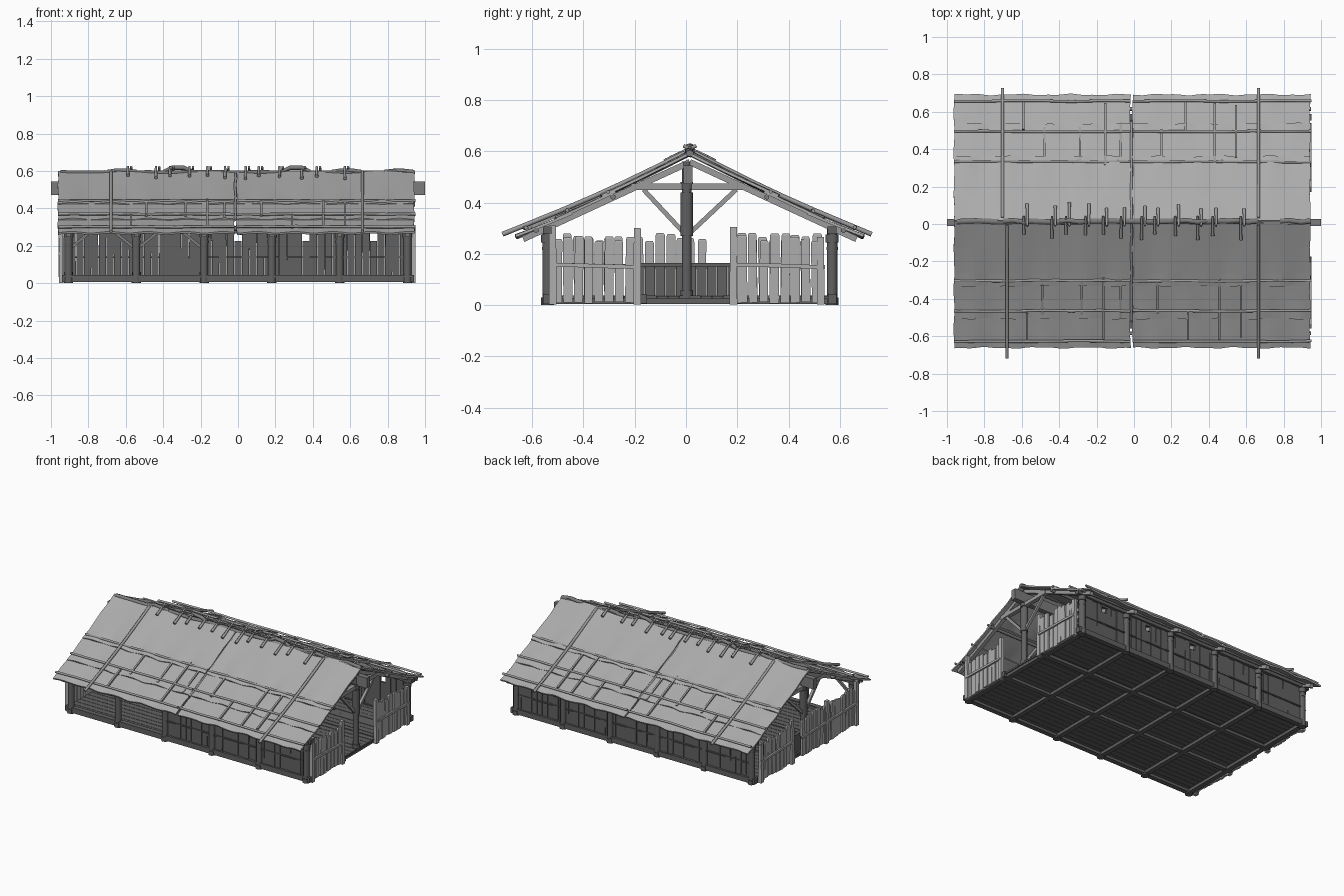
import bpy, bmesh, random
from math import sin, cos, pi
from mathutils import Vector

if "Cube" in bpy.data.objects:
    bpy.data.objects.remove(bpy.data.objects["Cube"])

random.seed(7)
R = random.uniform
YC = 0.015                                  # ridge line
HALF = 0.555                                # half distance between long walls
COLS = [-0.906 + 0.3624 * i for i in range(6)]

# Grey tones: dark timber, floor beams, pale stakes, roof covering, roof poles
MATS = {}
for key, v in (("dark_timber", 0.12), ("beam_timber", 0.2), ("pale_timber", 0.42),
               ("roof_bark", 0.41), ("roof_poles", 0.33), ("ridge_bark", 0.2)):
    MATS[key] = bpy.data.materials.new(key)
    MATS[key].diffuse_color = (v, v, v, 1)


def roof(d):
    """Height of the roof surface at distance d from the ridge."""
    return 0.588 - 0.455 * d - 0.012 * sin(pi * min(d / 0.7, 1))


def tube(bm, pts, w, h=None, sides=4, taper=1.0):
    """Closed beam (4 sides) or smooth log (more sides) along points."""
    pts, h = [Vector(p) for p in pts], h or w
    d = (pts[-1] - pts[0]).normalized()
    side = Vector((1, 0, 0)) if abs(d.z) > 0.95 else Vector((0, 0, 1)).cross(d).normalized()
    up = d.cross(side)
    k = 0.5 / cos(pi / 4) if sides == 4 else 0.5
    rings = []
    for n, c in enumerate(pts):
        s = 1 + (taper - 1) * n / (len(pts) - 1)
        rings.append([bm.verts.new(c + s * k * (side * w * cos(a) + up * h * sin(a)))
                      for a in (2 * pi * (i + 0.5) / sides for i in range(sides))])
    bm.faces.new(rings[0][::-1])
    bm.faces.new(rings[-1])
    for a, b in zip(rings, rings[1:]):
        for i in range(sides):
            j = (i + 1) % sides
            bm.faces.new((a[i], a[j], b[j], b[i])).smooth = sides > 4


def bar(bm, p, q, w, h=None, sides=4, taper=1.0):
    tube(bm, (p, q), w, h, sides, taper)


def wavy(bm, p, q, w, h=None, n=6, amp=0.004, sides=6):
    """Crooked pole from p to q."""
    p, q = Vector(p), Vector(q)
    tube(bm, [p.lerp(q, i / n) + Vector((0, R(-amp, amp), R(-amp, amp) * 0.6)) for i in range(n + 1)],
         w, h, sides)


def finish(bm, name, mat, thick=0):
    me = bpy.data.meshes.new(name)
    bm.to_mesh(me)
    bm.free()
    me.materials.append(MATS[mat])
    ob = bpy.data.objects.new(name, me)
    bpy.context.collection.objects.link(ob)
    if thick:
        m = ob.modifiers.new("thickness", "SOLIDIFY")
        m.thickness, m.offset = thick, 0


# Floor boards
bm = bmesh.new()
n = 26
for i in range(n):
    y = YC - HALF + (i + 0.5) * 2 * HALF / n
    bar(bm, (-0.93, y, 0.031), (0.93, y, 0.031 + R(-0.001, 0.001)), 2 * HALF / n - 0.003, 0.012)
finish(bm, "floor_boards", "dark_timber")

# Floor beam grid
bm = bmesh.new()
for k in (-1, -1 / 3, 1 / 3, 1):
    y = YC + k * HALF
    bar(bm, (-0.94, y, 0.025), (0.94, y, 0.025), 0.034, 0.036)
for x in COLS:
    bar(bm, (x, YC - HALF - 0.02, 0.02), (x, YC + HALF + 0.02, 0.02), 0.034, 0.03)
finish(bm, "floor_beams", "dark_timber")

# Wall posts with bound collars
bm = bmesh.new()
for x in COLS:
    for s in (-1, 1):
        y = YC + s * HALF
        bar(bm, (x, y, 0.0), (x, y, 0.3), 0.044, sides=8)
        for z, w, t in ((0, 0.054, 0.03), (0.215, 0.048, 0.012), (0.245, 0.055, 0.03)):
            bar(bm, (x, y, z), (x, y, z + t), w, sides=8)
finish(bm, "wall_posts", "dark_timber")

# Wall plates
bm = bmesh.new()
for s in (-1, 1):
    bar(bm, (-0.95, YC + s * HALF, 0.292), (0.95, YC + s * HALF, 0.292), 0.035, 0.028)
finish(bm, "wall_plates", "dark_timber")

# Corner braces along the open bays
bm = bmesh.new()
for x, e in ((COLS[0], 1), (COLS[1], -1), (COLS[1], 1), (COLS[2], -1)):
    bar(bm, (x, YC - HALF, 0.18), (x + e * 0.13, YC - HALF, 0.285), 0.016)
finish(bm, "corner_braces", "beam_timber")

# Long plank walls, small windows in the right three bays, front left open
bm = bmesh.new()
for s in (-1, 1):
    y = YC + s * (HALF - 0.004)
    for b in range(5):
        if s < 0 and b < 2:
            continue
        pw = (COLS[1] - COLS[0]) / 9
        for i in range(9):
            x = COLS[b] + (i + 0.5) * pw
            top, yy = R(0.272, 0.288), y + R(-0.003, 0.003)
            if b > 1 and i == 4:
                bar(bm, (x, yy, 0.022), (x, yy, 0.225), pw - 0.003, 0.014)
                bar(bm, (x, yy, 0.265), (x, yy, 0.288), pw + 0.02, 0.014)
            else:
                bar(bm, (x, yy, 0.022), (x + R(-0.002, 0.002), yy, top), pw - 0.002, 0.014)
        bar(bm, (COLS[b], y + s * 0.01, 0.14), (COLS[b + 1], y + s * 0.01, 0.14), 0.01, 0.008)
        bar(bm, (COLS[b], y + s * 0.008, 0.03), (COLS[b + 1], y + s * 0.008, 0.03), 0.016, 0.024)
finish(bm, "long_plank_walls", "dark_timber")

# End palisades: stakes, rails, door posts
bm = bmesh.new()


def stakes(x, y0, y1, rail_x):
    m = round((y1 - y0) / 0.041)
    w = (y1 - y0) / m
    for i in range(m):
        y, z = y0 + (i + 0.5) * w, R(0.25, 0.283)
        xx, ww = x + R(-0.004, 0.004), w * R(0.8, 0.93)
        y2 = y + R(-.005, .005)
        bar(bm, (xx, y, R(0.005, 0.015)), (xx, y2, z - 0.008), 0.016, ww)
        bar(bm, (xx, y2, z - 0.008), (xx, y2, z), 0.016, ww, taper=0.75)
    wavy(bm, (rail_x, y0 - 0.01, 0.158), (rail_x, y1 + 0.01, 0.148), 0.012, 0.015, 3, 0.002, 4)


stakes(0.93, -0.52, -0.2, 0.944)
stakes(0.93, 0.2, 0.53, 0.944)
stakes(-0.94, -0.52, 0.08, -0.954)
stakes(-0.94, 0.2, 0.53, -0.954)
for x in (0.936, -0.946):
    for y, z in ((-0.52, 0.31), (-0.19, 0.3), (0.185, 0.305), (0.525, 0.265)):
        bar(bm, (x, y, 0.002), (x + R(-.006, .006), y, z), 0.024, 0.03, taper=0.9)
finish(bm, "end_palisades", "pale_timber")

# Low inner panel at the left end
bm = bmesh.new()
for i in range(10):
    y = -0.18 + 0.04 * i
    bar(bm, (-0.912, y, 0.03), (-0.912, y, 0.155), 0.012, 0.038)
bar(bm, (-0.91, -0.2, 0.158), (-0.91, 0.2, 0.158), 0.022, 0.014)
finish(bm, "low_inner_panel", "dark_timber")

# King posts
bm = bmesh.new()
for x in COLS:
    bar(bm, (x, 0.003, 0.03), (x, 0.003, 0.56), 0.04, sides=8)
    for z, t in ((0.03, 0.03), (0.27, 0.17), (0.45, 0.03)):
        bar(bm, (x, 0.003, z), (x, 0.003, z + t), 0.052, sides=8)
finish(bm, "king_posts", "dark_timber")

# Roof trusses: tie, braces and rafters
bm = bmesh.new()
for x in COLS:
    bar(bm, (x, YC - 0.23, 0.462), (x, YC + 0.21, 0.462), 0.03, 0.026)
    for s in (-1, 1):
        bar(bm, (x, 0.003, 0.27), (x, YC + s * 0.18, 0.45), 0.018)
        bar(bm, (x, YC, roof(0) - 0.03), (x, YC + s * 0.65, roof(0.65) - 0.032), 0.026, 0.024)
finish(bm, "roof_trusses", "roof_poles")

# Ridge beam and purlins
bm = bmesh.new()
bar(bm, (-1, 0.008, 0.508), (1, 0.008, 0.508), 0.036, 0.072)
for s in (-1, 1):
    for d in (0.3, 0.6):
        bar(bm, (-0.95, YC + s * d, roof(d) - 0.018), (0.945, YC + s * d, roof(d) - 0.018), 0.022, sides=6)
finish(bm, "ridge_beam_and_purlins", "beam_timber")

# Roof covering: three overlapping sheets per panel, ragged lower edges
for s, side in ((-1, "front"), (1, "back")):
    for x0, x1, lab in ((-0.962, -0.02, "left"), (-0.008, 0.942, "right")):
        for k, (d0, d1, dz) in enumerate(((0.0, 0.345, 0.006), (0.29, 0.52, -0.002), (0.46, 0.675, -0.010))):
            bm = bmesh.new()
            nx, ny, ph = 36, 5, R(0, 6)
            rows = []
            for j in range(ny + 1):
                t, row = j / ny, []
                for i in range(nx + 1):
                    x = x0 + (x1 - x0) * i / nx
                    d = d0 + (d1 - d0) * t
                    rag = t ** 3 * (0.003 * sin(x * 23 + ph) + 0.002 * sin(x * 51 + ph * 2))
                    z = roof(d) + dz + t ** 2 * (0.004 * sin(x * 31 + ph) - 0.002)
                    z += (1 - t) * (k == 0) * 0.005 * sin(x * 14 + ph)
                    row.append(bm.verts.new((x + 0.003 * sin(d * 30), YC + s * (d + rag), z)))
                rows.append(row)
            for a, b in zip(rows, rows[1:]):
                for i in range(nx):
                    f = [b[i], b[i + 1], a[i + 1], a[i]]
                    bm.faces.new(f if s < 0 else f[::-1])
            finish(bm, f"roof_sheet_{side}_{lab}_{k + 1}", "roof_bark", thick=0.011)

# Roof battens, short uprights and long weighting poles
bm = bmesh.new()
for s in (-1, 1):
    for d in (0.318, 0.48, 0.642):
        for x0, x1 in ((-0.962, -0.02), (-0.008, 0.95)):
            wavy(bm, (x0, YC + s * d, roof(d) + 0.01), (x1, YC + s * d, roof(d) + 0.01), 0.016, n=6, amp=0.003)
    for x, a, b in ((-0.59, .49, .64), (-0.48, .34, .5), (-0.27, .32, .5), (-0.165, .3, .63), (-0.06, .34, .52),
                    (0.13, .32, .49), (0.27, .48, .64), (0.44, .31, .63), (0.56, .34, .62)):
        x += R(-0.02, 0.02)
        bar(bm, (x, YC + s * a, roof(a) + 0.007), (x, YC + s * b, roof(b) + 0.003), 0.012, 0.012)
    for x in (-0.69 - 0.012 * s, 0.665):
        ds = [0.02 + 0.7 * i / 6 for i in range(7)]
        tube(bm, [(x, YC * (1 - d) + s * d, roof(d) + 0.016) for d in ds], 0.019, sides=6)
    ds = (0, 0.18, 0.36, 0.53)                       # seam between the panels
    tube(bm, [(-0.014, YC + s * d, roof(d)) for d in ds], 0.014, sides=6)
finish(bm, "roof_battens", "roof_poles")

# Crooked ridge pole, bark lumps and crossing pegs
bm = bmesh.new()
wavy(bm, (-0.95, YC, 0.592), (0.945, YC, 0.59), 0.034, 0.024, n=16, amp=0.005)
for x, z in ((-0.62, 0.602), (-0.32, 0.618), (0.31, 0.618), (0.58, 0.602), (0.86, 0.6)):
    tube(bm, [(x - 0.08, YC, 0.594), (x - 0.03, YC + 0.005, z), (x + 0.03, YC - 0.005, z), (x + 0.08, YC, 0.594)],
         0.03, 0.024, sides=6)
finish(bm, "ridge_bark", "ridge_bark")
bm = bmesh.new()
for x in (-0.58, -0.43, -0.355, -0.25, -0.155, -0.06, 0.05, 0.12, 0.23, 0.35, 0.43, 0.58):
    for s in (-1, 1):
        d, xx = R(0.06, 0.1), x + s * 0.009
        bar(bm, (xx, YC + s * d, roof(d) + 0.022), (xx, YC - s * 0.025, 0.622), 0.019, sides=6, taper=0.7)
finish(bm, "ridge_pegs", "roof_poles")

for m in bpy.data.materials:
    if m.users and not m.is_grease_pencil:
        m.use_nodes = True
        m.node_tree.nodes["Principled BSDF"].inputs["Base Color"].default_value = m.diffuse_color
